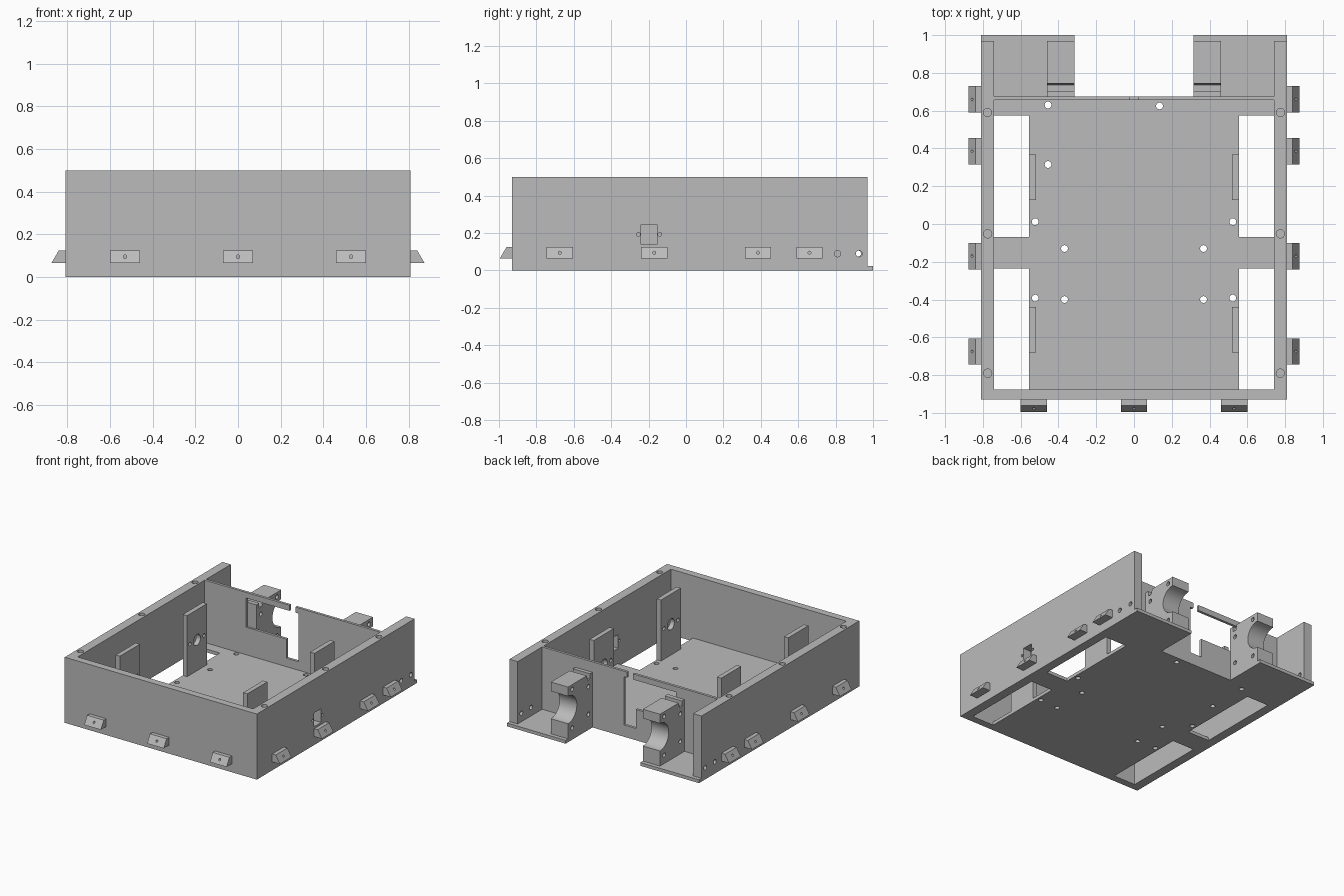
import bpy, bmesh, math
from mathutils import Matrix, Vector

cube = bpy.data.objects.get("Cube")
if cube:
    bpy.data.objects.remove(cube)

grey = bpy.data.materials.new("plain_grey")
grey.use_nodes = True
GREY = (0.5, 0.5, 0.5, 1)
grey.diffuse_color = GREY
grey.node_tree.nodes["Principled BSDF"].inputs["Base Color"].default_value = GREY


def make(name, bm):
    bmesh.ops.recalc_face_normals(bm, faces=bm.faces)
    mesh = bpy.data.meshes.new(name)
    bm.to_mesh(mesh)
    bm.free()
    mesh.materials.append(grey)
    ob = bpy.data.objects.new(name, mesh)
    bpy.context.collection.objects.link(ob)
    return ob


def box(name, x, y, z):
    """Box from (low, high) ranges on each axis."""
    bm = bmesh.new()
    bmesh.ops.create_cube(bm, size=1)
    for v in bm.verts:
        v.co = Vector([(r[0] + r[1]) / 2 + c * (r[1] - r[0]) for r, c in zip((x, y, z), v.co)])
    return make(name, bm)


def rod(center, radius, length, axis="Z"):
    """Round cutter along an axis."""
    turn = {"X": Matrix.Rotation(math.pi / 2, 4, "Y"),
            "Y": Matrix.Rotation(math.pi / 2, 4, "X"), "Z": Matrix()}[axis]
    bm = bmesh.new()
    bmesh.ops.create_cone(bm, cap_ends=True, segments=24, radius1=radius, radius2=radius,
                          depth=length, matrix=Matrix.Translation(center) @ turn)
    return make("cutter", bm)


def extrude(name, points, x0, x1):
    """Extrude a (y, z) profile along x."""
    bm = bmesh.new()
    face = bm.faces.new([bm.verts.new((x0, y, z)) for y, z in points])
    out = bmesh.ops.extrude_face_region(bm, geom=[face])
    moved = [g for g in out["geom"] if isinstance(g, bmesh.types.BMVert)]
    bmesh.ops.translate(bm, verts=moved, vec=(x1 - x0, 0, 0))
    return make(name, bm)


def cut(target, *cutters):
    for c in cutters:
        c.hide_render = True
        mod = target.modifiers.new("cut", "BOOLEAN")
        mod.operation, mod.solver, mod.object = "DIFFERENCE", "EXACT", c
        bpy.context.view_layer.objects.active = target
        bpy.ops.object.modifier_apply(modifier=mod.name)
        bpy.data.objects.remove(c)


def carve(target, x, y, z):
    cut(target, box("cutter", x, y, z))


def smooth(ob):
    bpy.ops.object.select_all(action="DESELECT")
    ob.select_set(True)
    bpy.context.view_layer.objects.active = ob
    bpy.ops.object.shade_smooth_by_angle(angle=math.radians(30))


FLOOR, TOP = 0.025, 0.5
SIDE, INNER = 0.81, 0.74

# Tray: carved from a solid block
tray = box("tray", (-SIDE, SIDE), (-0.93, 1.0), (0, TOP))
carve(tray, (-INNER, INNER), (-0.875, 0.656), (FLOOR, 1))
carve(tray, (-INNER, INNER), (0.676, 1.2), (FLOOR, 1))
carve(tray, (-1, 1), (0.97, 1.2), (FLOOR, 1))
carve(tray, (-0.315, 0.315), (0.676, 1.2), (-1, 1))

# Floor openings on both sides
for s in (-1, 1):
    xs = sorted((s * 0.555, s * INNER))
    carve(tray, xs, (-0.07, 0.575), (-1, 0.1))
    carve(tray, xs, (-0.875, -0.235), (-1, 0.1))

# Rear wall window and cable slot
carve(tray, (-0.39, -0.04), (0.6, 0.7), (0.235, 0.457))
carve(tray, (-0.05, 0.05), (0.6, 0.7), (0.09, 0.457))
carve(tray, (-0.025, 0.025), (0.6, 0.7), (0.4, 1))

# Floor screw holes
spots = [(-0.455, 0.63), (0.135, 0.625), (-0.455, 0.315)]
spots += [(s * x, y) for s in (-1, 1)
          for x, y in ((0.523, 0.012), (0.368, -0.13), (0.523, -0.392), (0.368, -0.4))]
for x, y in spots:
    cut(tray, rod((x, y, 0), 0.018, 0.2))

# Lid screw holes and rear side holes
for s in (-1, 1):
    for y in (0.59, -0.052, -0.79):
        cut(tray, rod((s * 0.775, y, TOP), 0.022, 0.2))
    for y in (0.81, 0.925):
        cut(tray, rod((s * 0.775, y, 0.09), 0.017, 0.2, "X"))

# Switch opening in one side wall
carve(tray, (0.7, 0.9), (-0.24, -0.155), (0.14, 0.245))
for y in (-0.255, -0.14):
    cut(tray, rod((0.775, y, 0.193), 0.01, 0.2, "X"))
smooth(tray)

# Upright mounting plates with a shaft hole and two screw holes
for s, side in ((-1, "right"), (1, "left")):
    for y, place in ((0.248, "rear"), (-0.56, "front")):
        plate = box(f"{side}_{place}_plate", sorted((s * 0.519, s * 0.555)),
                    (y - 0.12, y + 0.12), (0.002, 0.49))
        cut(plate, rod((s * 0.537, y, 0.26), 0.042, 0.2, "X"))
        for d in (-0.085, 0.085):
            cut(plate, rod((s * 0.537, y + d, 0.26), 0.014, 0.2, "X"))
        smooth(plate)

# Rear motor cradles: open half-round seat facing backwards
R, CZ, BACK, CT = 0.105, 0.245, 0.97, 0.42
arc = [(BACK - R * math.sin(a), CZ - R * math.cos(a))
       for a in [math.pi * i / 24 for i in range(25)]]
profile = [(0.67, 0.02), (BACK, 0.02)] + arc + [
    (BACK, CT), (0.745, CT), (0.735, 0.38), (0.705, 0.38), (0.705, CT), (0.67, CT)]
for s, side in ((-1, "right"), (1, "left")):
    x0, x1 = sorted((s * 0.315, s * 0.46))
    cradle = extrude(f"{side}_motor_cradle", profile, x0, x1)
    for y, z in ((0.92, 0.385), (0.92, 0.09), (0.725, 0.12), (0.725, 0.33)):
        cut(cradle, rod((s * 0.39, y, z), 0.016, 0.3, "X"))
    smooth(cradle)

# Outer lugs: wedge with a sloping face and a pin hole
lug_profile = [(0.01, 0.065), (-0.065, 0.065), (-0.03, 0.125), (0.01, 0.125)]


def lug(name, location, angle):
    ob = extrude(name, lug_profile, -0.07, 0.07)
    cut(ob, rod((0, -0.05, 0.095), 0.008, 0.06, "Y"))
    ob.data.transform(Matrix.Translation(location) @ Matrix.Rotation(angle, 4, "Z"))
    smooth(ob)


for i, x in enumerate((-0.53, 0, 0.53)):
    lug(f"front_lug_{i + 1}", (x, -0.93, 0), 0)
for i, y in enumerate((-0.675, -0.17, 0.385, 0.66)):
    lug(f"left_lug_{i + 1}", (SIDE, y, 0), math.pi / 2)
    lug(f"right_lug_{i + 1}", (-SIDE, y, 0), -math.pi / 2)
